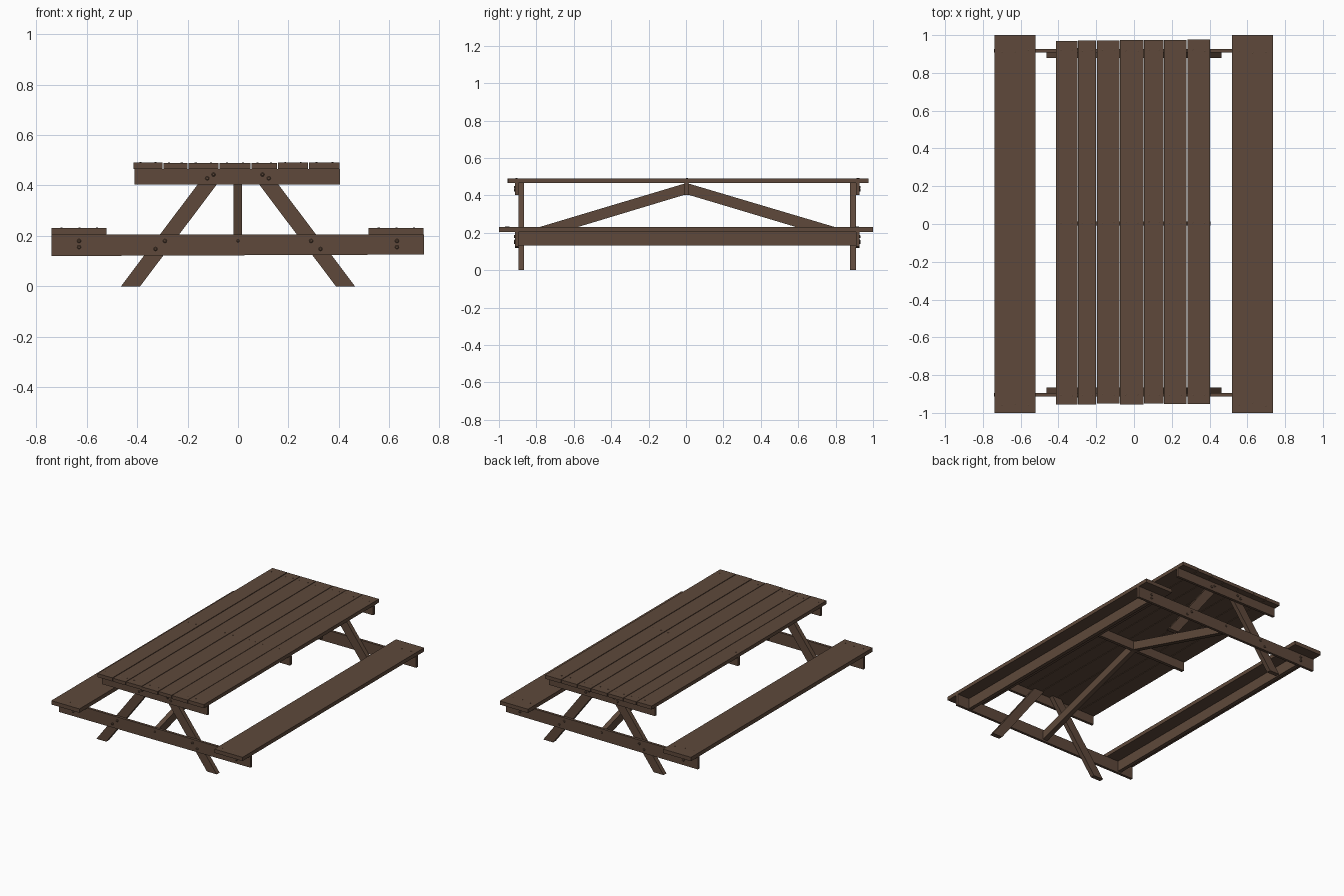
import bpy, math, random
from mathutils import Vector

if "Cube" in bpy.data.objects:
    bpy.data.objects.remove(bpy.data.objects["Cube"])

random.seed(4)
wood = bpy.data.materials.new("brown wood")
wood.diffuse_color = (0.112, 0.066, 0.043, 1)
wood.use_nodes = True
wood.node_tree.nodes["Principled BSDF"].inputs["Base Color"].default_value = wood.diffuse_color


def mesh_object(name, verts, faces):
    me = bpy.data.meshes.new(name)
    me.from_pydata(verts, [], faces)
    me.materials.append(wood)
    ob = bpy.data.objects.new(name, me)
    bpy.context.collection.objects.link(ob)
    return ob


def prism(name, profile, axis, a, b):
    """Extrude a counter-clockwise 2D profile from a to b along 'x' or 'y'."""
    if axis == 'x':      # profile is (y, z)
        place = lambda p, t: (t, p[0], p[1])
    else:                # profile is (x, z), reversed to keep normals outward
        profile = profile[::-1]
        place = lambda p, t: (p[0], t, p[1])
    n = len(profile)
    verts = [place(p, a) for p in profile] + [place(p, b) for p in profile]
    faces = [tuple(range(n))[::-1], tuple(range(n, 2 * n))]
    faces += [(i, (i + 1) % n, n + (i + 1) % n, n + i) for i in range(n)]
    return mesh_object(name, verts, faces)


def board(name, x0, x1, y0, y1, z0, z1):
    return prism(name, [(y0, z0), (y1, z0), (y1, z1), (y0, z1)], 'x', x0, x1)


def stud(name, pos, direction, r, h):
    """Low domed screw or bolt head standing on a surface."""
    d = Vector(direction)
    u = d.orthogonal().normalized()
    w = d.cross(u)
    n = 8
    verts = []
    for rad, height in ((r, -0.002), (r, h * 0.6), (r * 0.6, h)):
        for i in range(n):
            t = 2 * math.pi * i / n
            verts.append(Vector(pos) + d * height + (u * math.cos(t) + w * math.sin(t)) * rad)
    faces = [tuple(range(2 * n, 3 * n)), tuple(range(n))[::-1]]
    for k in (0, n):
        faces += [(k + i, k + (i + 1) % n, k + n + (i + 1) % n, k + n + i) for i in range(n)]
    return mesh_object(name, verts, faces)


# table top: seven planks with slightly uneven widths and ends
edges = [-0.416, -0.298, -0.198, -0.076, 0.052, 0.157, 0.28, 0.405]
TOP = 0.491
for i, (l, r) in enumerate(zip(edges, edges[1:])):
    z = TOP - random.uniform(0, 0.002)
    board(f"table_plank_{i + 1}", l + 0.002, r - 0.002,
          -0.953 + random.uniform(-0.003, 0.003), 0.97 + i * 0.001, 0.466, z)
    for y in (-0.905, 0.008, 0.918):
        for f in (0.25, 0.75):
            stud("table_screw", (l + (r - l) * f, y + random.uniform(-0.005, 0.005), z),
                 (0, 0, 1), 0.004, 0.002)

# middle cleat under the table top
board("middle_cleat", -0.41, 0.405, -0.008, 0.014, 0.403, 0.466)

# both end frames: cleat, cross beam, splayed legs, brace and bolts
for end, s, inner, joint, outer in (("front", -1, -0.865, -0.896, -0.914),
                                    ("back", 1, 0.878, 0.909, 0.927)):
    lo, hi = sorted((joint, outer))
    board(f"{end}_cleat", -0.41, 0.405, lo, hi, 0.403, 0.466)
    prism(f"{end}_cross_beam", [(-0.74, 0.12), (0.737, 0.126), (0.737, 0.205), (-0.74, 0.205)],
          'y', lo, hi)
    lo, hi = sorted((inner, joint))
    for side, m in (("left", -1), ("right", 1)):
        leg = [(0.388 * m, 0), (0.464 * m, 0), (0.113 * m, 0.466), (0.037 * m, 0.466)]
        prism(f"{end}_{side}_leg", leg if m > 0 else leg[::-1], 'y', lo, hi)
        for x, z in ((0.63, 0.18), (0.63, 0.155), (0.29, 0.18), (0.327, 0.148),
                     (0.097, 0.443), (0.122, 0.428)):
            stud(f"{end}_bolt", (x * m, outer, z), (0, s, 0), 0.008, 0.006)
    stud(f"{end}_bolt", (0, outer, 0.18), (0, s, 0), 0.006, 0.004)
    # diagonal brace from the beam up to the middle cleat
    y = 0.014 if s > 0 else -0.008
    brace = [(y, 0.403), (joint, 0.135), (joint, 0.197), (y, 0.463)]
    prism(f"{end}_brace", brace if s < 0 else brace[::-1], 'x', -0.018, 0.016)

# benches: seat board with a rail beneath it
for side, x0, x1, zt, m in (("left", -0.739, -0.522, 0.232, -1), ("right", 0.518, 0.735, 0.231, 1)):
    board(f"{side}_seat", x0, x1, -1, 1, 0.205, zt)
    board(f"{side}_seat_rail", 0.63 * m - 0.013, 0.63 * m + 0.013, -0.896, 0.909, 0.131, 0.205)
    for x in (0.04, 0.11, 0.18):
        for y in (-0.95, 0.92):
            stud(f"{side}_seat_screw", (x0 + x, y + random.uniform(-0.015, 0.005), zt),
                 (0, 0, 1), 0.004, 0.002)
